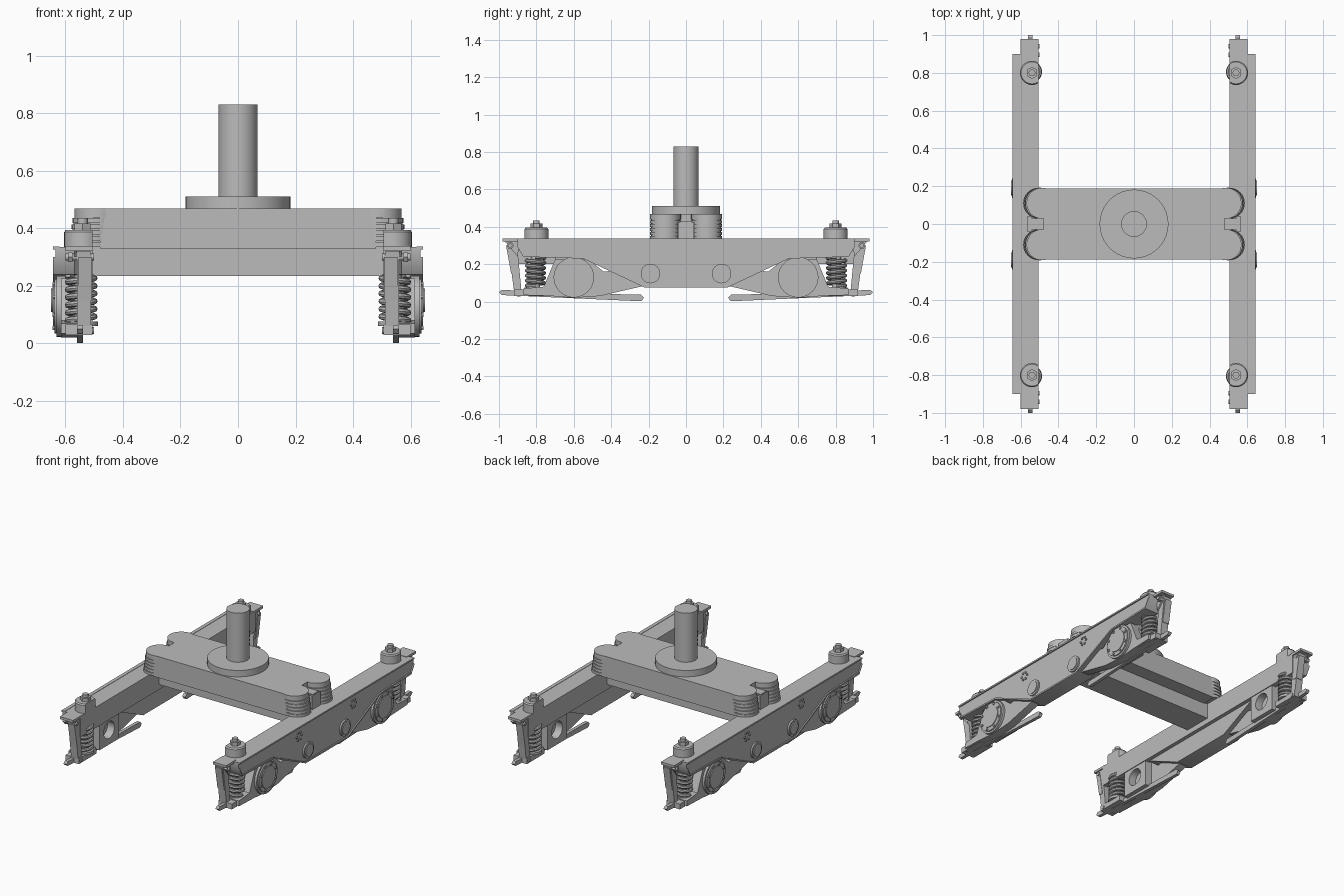
import bpy, bmesh
from math import pi, cos, sin
from mathutils import Matrix, Vector

old = bpy.data.objects.get("Cube")
if old:
    bpy.data.objects.remove(old, do_unlink=True)

grey = bpy.data.materials.new("plain_grey")
grey.use_nodes = True
COLOUR = (0.5, 0.5, 0.5, 1)
grey.diffuse_color = COLOUR
grey.node_tree.nodes["Principled BSDF"].inputs["Base Color"].default_value = COLOUR


def box(bm, x0, x1, y0, y1, z0, z1):
    size = Matrix.Diagonal((x1 - x0, y1 - y0, z1 - z0, 1))
    mid = Matrix.Translation(((x0 + x1) / 2, (y0 + y1) / 2, (z0 + z1) / 2))
    bmesh.ops.create_cube(bm, size=1, matrix=mid @ size)


def cylinder(bm, start, axis, length, r, r2=None, sides=32):
    """Cylinder or cone frustum growing from start along axis X or Z."""
    turn = Matrix.Rotation(pi / 2, 4, 'Y') if axis == 'X' else Matrix.Identity(4)
    place = Matrix.Translation(start) @ turn @ Matrix.Translation((0, 0, length / 2))
    bmesh.ops.create_cone(bm, cap_ends=True, segments=sides, radius1=r,
                          radius2=r if r2 is None else r2, depth=length, matrix=place)


def extrude_x(bm, faces, dx):
    out = bmesh.ops.extrude_face_region(bm, geom=faces)["geom"]
    verts = [g for g in out if isinstance(g, bmesh.types.BMVert)]
    bmesh.ops.translate(bm, verts=verts, vec=(dx, 0, 0))


def prism(bm, profile, x0, x1):
    """Extrude a (y, z) outline from x0 to x1."""
    face = bm.faces.new([bm.verts.new((x0, y, z)) for y, z in profile])
    extrude_x(bm, [face], x1 - x0)


def finish(bm, name, axes="XY"):
    bmesh.ops.recalc_face_normals(bm, faces=bm.faces)
    mesh = bpy.data.meshes.new(name)
    for f in bm.faces:
        f.smooth = True
    bm.to_mesh(mesh)
    bm.free()
    mesh.set_sharp_from_angle(angle=0.6)
    mesh.materials.append(grey)
    obj = bpy.data.objects.new(name, mesh)
    bpy.context.collection.objects.link(obj)
    if axes:
        mod = obj.modifiers.new("mirror", 'MIRROR')
        mod.use_axis = ("X" in axes, "Y" in axes, False)
        mod.use_mirror_merge = False
    return obj


# Side frame: shallow ends, deep belly, raised edge flange on the outside
edge = [(0.9, 0.29), (0.87, 0.24), (0.55, 0.23), (0.22, 0.075)]
mirrored_edge = [(-y, z) for y, z in reversed(edge)]
full_edge = edge + mirrored_edge
bm = bmesh.new()
prism(bm, [(0.9, 0.335)] + full_edge + [(-0.9, 0.335)], 0.53, 0.635)
box(bm, 0.505, 0.54, -0.9, 0.9, 0.2, 0.335)
finish(bm, "side_frame", "X")

bm = bmesh.new()
prism(bm, full_edge + [(y, z + 0.01) for y, z in reversed(full_edge)], 0.62, 0.643)
box(bm, 0.62, 0.643, -0.9, 0.9, 0.327, 0.337)
finish(bm, "frame_flange", "X")

# Swing arm carrying the axle
bm = bmesh.new()
prism(bm, [(0.87, 0.035), (0.87, 0.07), (0.76, 0.08), (0.7, 0.225), (0.52, 0.225),
           (0.44, 0.16), (0.2, 0.19), (0.14, 0.15), (0.2, 0.09), (0.46, 0.03),
           (0.6, 0.02), (0.72, 0.03)], 0.56, 0.615)
finish(bm, "swing_arm")

# Inner axle plate with a round hole
bm = bmesh.new()
corners = [(0.5, 0.035), (0.7, 0.035), (0.7, 0.24), (0.5, 0.24)]
hole = [(0.6 + 0.055 * cos(2 * pi * i / 32), 0.13 + 0.055 * sin(2 * pi * i / 32))
        for i in range(32)]
edges = []
for loop in (corners, hole):
    vs = [bm.verts.new((0.51, y, z)) for y, z in loop]
    edges += [bm.edges.new((vs[i - 1], vs[i])) for i in range(len(vs))]
bmesh.ops.triangle_fill(bm, edges=edges, use_beauty=True)
extrude_x(bm, bm.faces[:], 0.05)
finish(bm, "inner_axle_plate")

# Round axle cover with a stepped rim and bolts
bm = bmesh.new()
for x, length, r in ((0.6, 0.03, 0.108), (0.63, 0.008, 0.095), (0.638, 0.005, 0.07)):
    cylinder(bm, (x, 0.6, 0.13), 'X', length, r)
for i in range(8):
    a = 2 * pi * (i + 0.5) / 8
    cylinder(bm, (0.635, 0.6 + 0.083 * cos(a), 0.13 + 0.083 * sin(a)), 'X', 0.009, 0.008, sides=6)
finish(bm, "axle_cover")

# Pivot caps and small bolted bosses on the outer face
bm = bmesh.new()
cylinder(bm, (0.6, 0.19, 0.15), 'X', 0.045, 0.052)
cylinder(bm, (0.645, 0.19, 0.15), 'X', 0.005, 0.04)
finish(bm, "pivot_cap")
bm = bmesh.new()
for i in range(6):
    a = 2 * pi * i / 6
    cylinder(bm, (0.63, 0.28 + 0.025 * cos(a), 0.273 + 0.025 * sin(a)), 'X', 0.012, 0.007, sides=6)
finish(bm, "boss_bolts")

# Coil spring swept along a helix
bm = bmesh.new()
turns, steps, sides, wire = 6, 20, 8, 0.011
rings = []
for i in range(turns * steps + 1):
    a = 2 * pi * i / steps
    out = Vector((cos(a), sin(a), 0))
    mid = Vector((0.545, 0.805, 0.08 + 0.16 * i / (turns * steps))) + out * 0.046
    rings.append([bm.verts.new(mid + wire * (out * cos(2 * pi * k / sides)
                  + Vector((0, 0, sin(2 * pi * k / sides))))) for k in range(sides)])
for a, b in zip(rings, rings[1:]):
    for k in range(sides):
        bm.faces.new((a[k - 1], a[k], b[k], b[k - 1]))
bm.faces.new(rings[0])
bm.faces.new(rings[-1])
finish(bm, "coil_spring")

# Spring core, seat and top cap with its nut
bm = bmesh.new()
cylinder(bm, (0.545, 0.805, 0.06), 'Z', 0.2, 0.024, sides=20)
cylinder(bm, (0.545, 0.805, 0.06), 'Z', 0.016, 0.058)
box(bm, 0.505, 0.6, 0.74, 0.92, 0.03, 0.065)
finish(bm, "spring_seat")

bm = bmesh.new()
cylinder(bm, (0.54, 0.8, 0.335), 'Z', 0.052, 0.064)
cylinder(bm, (0.54, 0.8, 0.387), 'Z', 0.008, 0.064, 0.058)
bmesh.ops.bisect_plane(bm, geom=bm.verts[:] + bm.edges[:] + bm.faces[:],
                       plane_co=(0.505, 0, 0), plane_no=(-1, 0, 0), clear_outer=True)
bmesh.ops.holes_fill(bm, edges=[e for e in bm.edges if e.is_boundary])
cylinder(bm, (0.54, 0.8, 0.395), 'Z', 0.022, 0.032, sides=6)
cylinder(bm, (0.54, 0.8, 0.417), 'Z', 0.018, 0.018, sides=16)
finish(bm, "spring_cap")

# Leaning end damper with pins and the end top plate
bm = bmesh.new()
prism(bm, [(0.905, 0.32), (0.955, 0.32), (0.92, 0.06), (0.88, 0.06)], 0.51, 0.56)
prism(bm, [(0.93, 0.3), (0.962, 0.3), (0.935, 0.15), (0.905, 0.15)], 0.507, 0.555)
for y, z in ((0.94, 0.3), (0.895, 0.045)):
    cylinder(bm, (0.5, y, z), 'X', 0.1, 0.012, sides=12)
    cylinder(bm, (0.575, y, z), 'X', 0.015, 0.019, sides=6)
finish(bm, "end_damper")
bm = bmesh.new()
box(bm, 0.505, 0.6, 0.88, 0.98, 0.322, 0.338)
prism(bm, [(0.89, 0.325), (0.97, 0.325), (0.9, 0.24)], 0.56, 0.57)
finish(bm, "end_plate")

# Long low bar under each axle
bm = bmesh.new()
prism(bm, [(0.24, 0.002), (0.225, 0.02), (0.24, 0.037), (0.6, 0.045), (0.985, 0.063),
           (1.0, 0.05), (0.985, 0.035), (0.6, 0.018)], 0.538, 0.56)
finish(bm, "lower_bar")

# Cross beam: wide top over a narrower lower box
bm = bmesh.new()
box(bm, -0.48, 0.48, -0.187, 0.187, 0.33, 0.468)
finish(bm, "cross_beam", "")
bm = bmesh.new()
box(bm, -0.515, 0.515, -0.095, 0.095, 0.235, 0.335)
finish(bm, "lower_cross_beam", "")

# Layered rubber mounts under rounded beam ends
bm = bmesh.new()
cylinder(bm, (0.487, 0.11, 0.438), 'Z', 0.03, 0.082)
for i in range(5):
    x = 0.505 - 0.003 * i
    z = 0.335 + 0.021 * i
    cylinder(bm, (x, 0.11, z), 'Z', 0.016, 0.082)
    cylinder(bm, (x, 0.11, z + 0.014), 'Z', 0.008, 0.076)
finish(bm, "rubber_mount")

# Stop block between the mounts
bm = bmesh.new()
box(bm, 0.475, 0.56, -0.03, 0.03, 0.33, 0.43)
box(bm, 0.54, 0.565, -0.042, 0.042, 0.33, 0.425)
finish(bm, "stop_block", "X")

# Centre disc and post
bm = bmesh.new()
cylinder(bm, (0, 0, 0.46), 'Z', 0.05, 0.182, sides=64)
finish(bm, "centre_disc", "")
bm = bmesh.new()
cylinder(bm, (0, 0, 0.5), 'Z', 0.33, 0.068, sides=48)
finish(bm, "centre_post", "")
